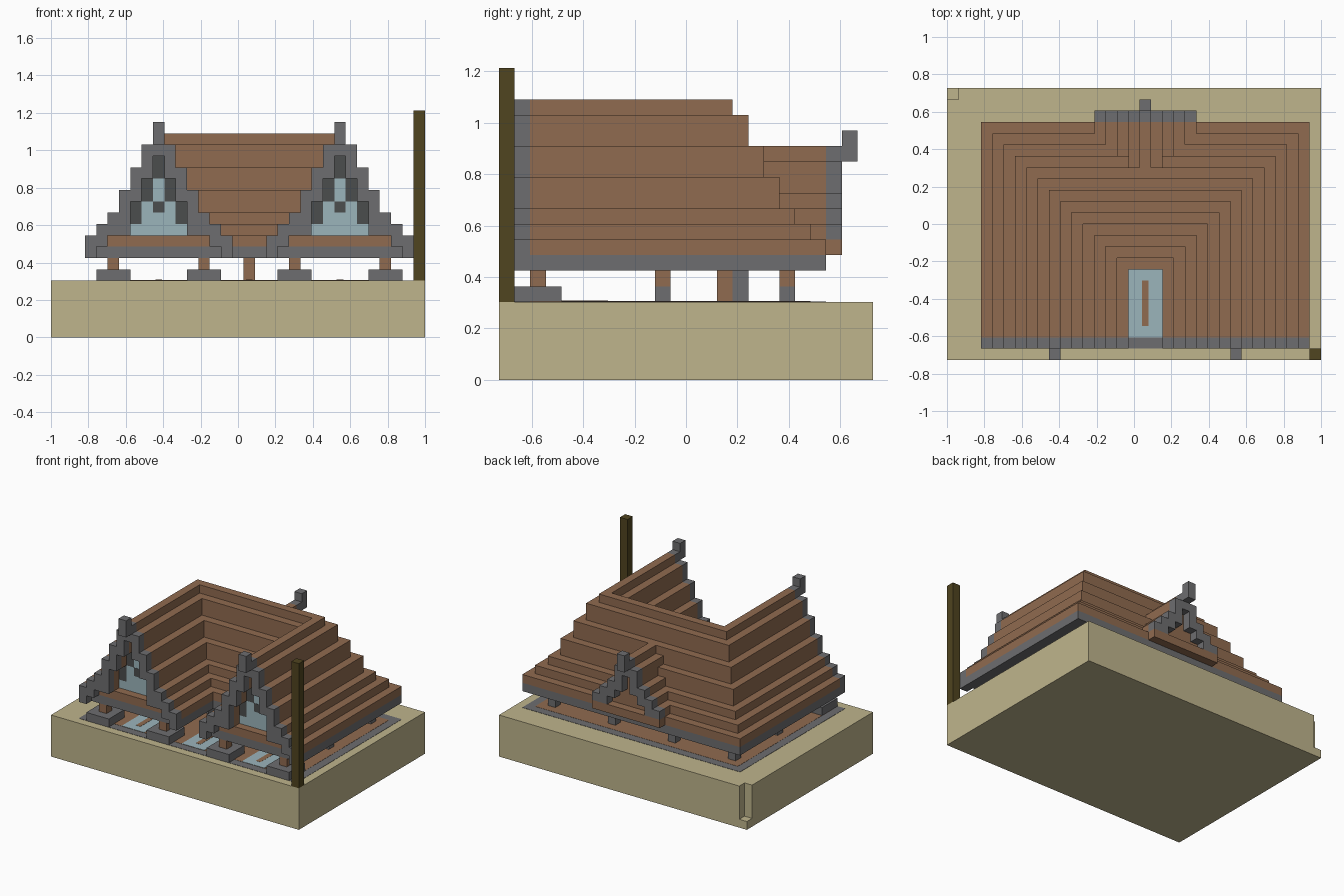
import bpy
import bmesh

cube = bpy.data.objects.get("Cube")
if cube:
    bpy.data.objects.remove(cube)

U = 2 / 33  # one block


def material(name, rgb):
    mat = bpy.data.materials.new(name)
    mat.use_nodes = True
    mat.diffuse_color = (*rgb, 1)
    mat.node_tree.nodes["Principled BSDF"].inputs["Base Color"].default_value = (*rgb, 1)
    return mat


SAND = material("sand", (0.52, 0.46, 0.265))
BROWN = material("brown_thatch", (0.28, 0.147, 0.08))
GRAY = material("gray_stone", (0.155, 0.155, 0.16))
DARK = material("dark_stone", (0.07, 0.075, 0.075))
BLUE = material("pale_blue", (0.33, 0.46, 0.5))
WOOD = material("dark_wood", (0.08, 0.058, 0.014))


def prism(name, outline, z0, z1, mat):
    """Extrude a plan outline, given in blocks, from z0 to z1."""
    bm = bmesh.new()
    base = bm.faces.new([bm.verts.new(((x - 16.5) * U, (y - 12) * U, z0 * U))
                         for x, y in outline])
    top = bmesh.ops.extrude_face_region(bm, geom=[base])["geom"]
    bmesh.ops.translate(bm, vec=(0, 0, (z1 - z0) * U),
                        verts=[v for v in top if isinstance(v, bmesh.types.BMVert)])
    bmesh.ops.recalc_face_normals(bm, faces=bm.faces)
    mesh = bpy.data.meshes.new(name)
    bm.to_mesh(mesh)
    bm.free()
    mesh.materials.append(mat)
    obj = bpy.data.objects.new(name, mesh)
    bpy.context.collection.objects.link(obj)
    return obj


def box(name, x, y, z, mat):
    return prism(name, [(x[0], y[0]), (x[1], y[0]), (x[1], y[1]), (x[0], y[1])],
                 z[0], z[1], mat)


def arch(name, center, y, columns, mat, floor=0):
    """Stepped gable arch, mirrored about its centre column."""
    n = len(columns)
    for i, (low, high) in enumerate(columns):
        low = max(low, floor)
        if low >= high:
            continue
        offset = n - 1 - i
        for x in {center - offset, center + offset}:
            box(name, (x - 0.5, x + 0.5), y, (low, high), mat)


# Ground block with a notched corner
prism("ground_base", [(0, 0), (33, 0), (33, 24), (0, 24)], 0, 1, SAND)
prism("ground", [(0, 0), (33, 0), (33, 24), (1, 24), (1, 23), (0, 23)], 1, 5, SAND)
box("corner_post", (32, 33), (0, 1), (5, 20), WOOD)

# Painted floor under the house
box("floor_border", (3, 32), (1, 21), (5, 5.03), GRAY)
box("floor_field", (4, 31), (2, 20), (5, 5.05), BROWN)
for c in (9.5, 17.5, 25.5):
    box("floor_panel", (c - 1.5, c + 1.5), (2, 8), (5, 5.07), BLUE)
    box("floor_stripe", (c - 0.3, c + 0.3), (3, 7), (5, 5.09), BROWN)

# Stilts and footings
for x in (5, 13, 21, 29):
    box("front_footing", (x - 1, x + 2), (1, 4), (5, 6), GRAY)
    for y in (2, 10, 18):
        box("stilt", (x, x + 1), (y, y + 1), (6, 7), BROWN)
        if y > 2:
            box("footing", (x, x + 1), (y, y + 1), (5, 6), GRAY)
box("center_stilt", (17, 18), (14, 15), (5, 7), BROWN)
box("center_pier", (17, 18), (15, 16), (5, 7), GRAY)


# U-shaped stepped roof, d is the inset of each course
def course(name, d, y0, z0, z1, mat):
    prism(name, [(3 + d, y0), (3 + d, 21 - d), (32 - d, 21 - d), (32 - d, y0),
                 (19 + d, y0), (19 + d, 8 + d), (16 - d, 8 + d), (16 - d, y0)],
          z0, z1, mat)


course("floor_beam", 0, 2, 7, 8, GRAY)
course("eaves", 0, 2, 8, 9, BROWN)
tops = [9, 10, 11, 13, 15, 17, 18]
for d in range(1, 7):
    course("roof_course", d, 3, tops[d - 1], tops[d], BROWN)

# Front gables: trim, roof edge, finial and painted wall
GABLE = list(zip([7, 8, 9, 9, 12, 14, 16], tops))
WALL = [(2.5, 9, 10, BLUE), (2.5, 10, 12, DARK), (1.5, 10, 12, BLUE),
        (1.5, 12, 14, DARK), (0.5, 12, 14, BLUE), (0.5, 14, 16, DARK),
        (0.5, 11, 12, DARK)]
for c in (9.5, 25.5):
    arch("gable_trim", c, (1, 2), GABLE, GRAY)
    arch("gable_roof_edge", c, (2, 3), GABLE, BROWN, floor=9)
    box("gable_finial", (c - 0.5, c + 0.5), (0, 1), (17, 19), GRAY)
    for i, (w, z0, z1, mat) in enumerate(WALL):
        box("gable_wall_panel", (c - w, c + w), (2.98 - 0.015 * i, 3), (z0, z1), mat)

# Rear dormer
DORMER = [(9, 10), (9, 11), (10, 12), (11, 14), (13, 15)]
arch("dormer_roof", 17.5, (15, 21), [(9, high) for low, high in DORMER], BROWN)
arch("dormer_trim", 17.5, (21, 22), DORMER, GRAY)
box("dormer_floor", (13, 22), (21, 22), (8, 9), BROWN)
box("dormer_finial", (17, 18), (22, 23), (14, 16), GRAY)
